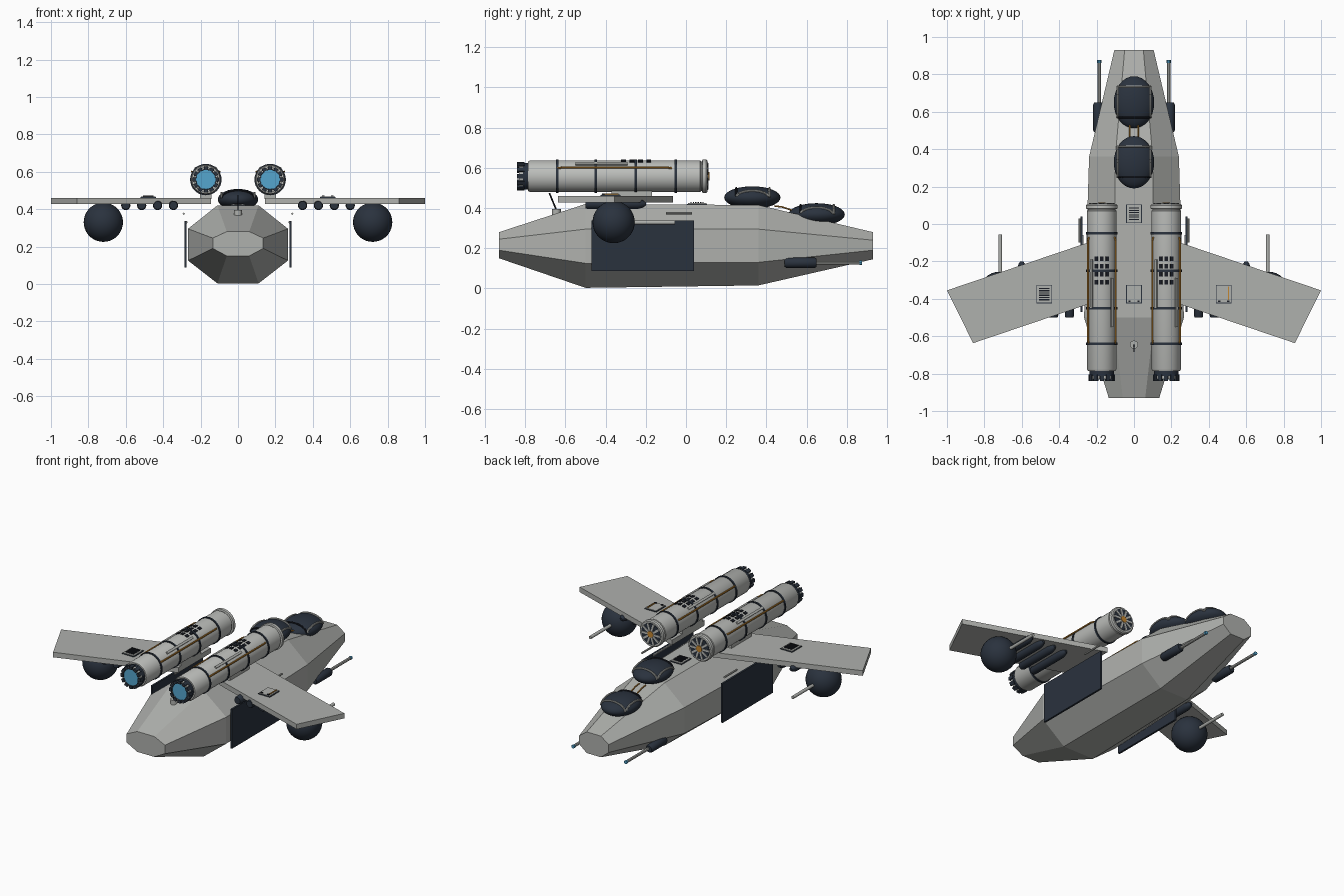
import bpy, bmesh, math
from mathutils import Vector, Matrix

if "Cube" in bpy.data.objects:
    bpy.data.objects.remove(bpy.data.objects["Cube"])


def material(name, r, g, b):
    m = bpy.data.materials.new(name)
    m.use_nodes = True
    m.diffuse_color = (r, g, b, 1)
    m.node_tree.nodes["Principled BSDF"].inputs["Base Color"].default_value = (r, g, b, 1)
    return m


HULL = material("hull grey", 0.43, 0.44, 0.42)
PALE = material("pale engine grey", 0.50, 0.51, 0.49)
NAVY = material("dark navy", 0.023, 0.032, 0.048)
BLACK = material("near black", 0.010, 0.012, 0.018)
BLUE = material("glowing blue", 0.09, 0.38, 0.62)
ORANGE = material("orange", 0.55, 0.24, 0.03)


def finish(name, bm, mat, smooth=False):
    bmesh.ops.recalc_face_normals(bm, faces=bm.faces)
    me = bpy.data.meshes.new(name)
    bm.to_mesh(me)
    bm.free()
    me.materials.append(mat)
    ob = bpy.data.objects.new(name, me)
    bpy.context.collection.objects.link(ob)
    if smooth:
        bpy.ops.object.select_all(action="DESELECT")
        ob.select_set(True)
        bpy.context.view_layer.objects.active = ob
        bpy.ops.object.shade_smooth_by_angle(angle=math.radians(35))
    return ob


def box(name, centre, size, mat, turn=None):
    bm = bmesh.new()
    bmesh.ops.create_cube(bm, size=1)
    bm.transform(Matrix.Translation(centre) @ (turn or Matrix()) @ Matrix.Diagonal((*size, 1)))
    return finish(name, bm, mat)


def rods(name, paths, r, mat, sides=8):
    """Round rods along each list of points."""
    bm = bmesh.new()
    for path in paths:
        for a, b in zip(path, path[1:]):
            a, b = Vector(a), Vector(b)
            d = b - a
            m = Matrix.Translation((a + b) / 2) @ d.to_track_quat("Z", "Y").to_matrix().to_4x4()
            bmesh.ops.create_cone(bm, cap_ends=True, segments=sides, radius1=r, radius2=r,
                                  depth=d.length, matrix=m)
    return finish(name, bm, mat, True)


def ball(name, centre, scale, mat):
    bm = bmesh.new()
    bmesh.ops.create_uvsphere(bm, u_segments=32, v_segments=18, radius=1)
    bm.transform(Matrix.Translation(centre) @ Matrix.Diagonal((*scale, 1)))
    return finish(name, bm, mat, True)


def lathe(name, x, z, profile, mat, sides=32):
    """Turn (y, radius) pairs about an axis along y, closing both ends."""
    bm = bmesh.new()
    rings = [[bm.verts.new((x + r * math.cos(math.tau * i / sides), y,
                            z + r * math.sin(math.tau * i / sides))) for i in range(sides)]
             for y, r in profile]
    bridge(bm, rings)
    return finish(name, bm, mat, True)


def bridge(bm, rings):
    for a, b in zip(rings, rings[1:]):
        n = len(a)
        for i in range(n):
            bm.faces.new((a[i], a[(i + 1) % n], b[(i + 1) % n], b[i]))
    bm.faces.new(rings[0])
    bm.faces.new(rings[-1])


# Eight-sided fuselage: y, half width, flat half width, bottom, lower chine, upper chine, top
stations = [(-0.93, 0.135, 0.06, 0.15, 0.19, 0.245, 0.28),
            (-0.50, 0.267, 0.11, 0.003, 0.125, 0.295, 0.42),
            (0.36, 0.24, 0.10, 0.015, 0.13, 0.295, 0.415),
            (0.93, 0.105, 0.05, 0.145, 0.19, 0.24, 0.28)]
bm = bmesh.new()
hull_rings = []
for y, w, f, z0, z1, z2, z3 in stations:
    half = [(f, z0), (w, z1), (w, z2), (f, z3)]
    loop = half + [(-x, z) for x, z in reversed(half)]
    hull_rings.append([bm.verts.new((x, y, z)) for x, z in loop])
bridge(bm, hull_rings)
finish("fuselage", bm, HULL)

# Two canopies with frames that follow the dome
for label, cy, cz in (("rear", 0.33, 0.452), ("front", 0.65, 0.368)):
    rx, ry, rz = 0.108, 0.14, 0.056
    ball(label + "_canopy", (0, cy, cz), (rx, ry, rz), NAVY)

    def on_dome(x, y):
        h = max(0, 1 - (x / rx) ** 2 - (y / ry) ** 2)
        return (x, cy + y, cz + rz * math.sqrt(h) + 0.002)
    steps = [i / 6 for i in range(-6, 7)]
    rails = [[on_dome(s * 0.088, 0.08 * t) for t in steps] for s in (-1, 1)]
    hoops = [[on_dome(0.088 * t, y) for t in steps] for y in (-0.08, 0.085)]
    rods(label + "_canopy_rails", rails + hoops[1:], 0.006, HULL)
    rods(label + "_canopy_hoop", hoops[:1], 0.005, BLACK)
rods("canopy_pipes", [[(s * 0.022, 0.44, 0.41), (s * 0.022, 0.48, 0.405), (s * 0.022, 0.54, 0.385)]
                      for s in (-1, 1)], 0.004, ORANGE)


# Flat service panels, lying on a surface at height z
def panel(name, x, y, z, style):
    box(name + "_border", (x, y, z + 0.002), (0.084, 0.1, 0.004), NAVY)
    box(name + "_plate", (x, y, z + 0.004), (0.076, 0.092, 0.006), HULL)
    top = z + 0.009
    if style == "vent":
        for i in range(6):
            box(name + "_slat", (x, y - 0.03 + i * 0.012, top), (0.056, 0.006, 0.006), BLACK)
    else:
        for i in (-1, 1):
            box(name + "_latch", (x + i * 0.024, y - 0.038, top), (0.012, 0.01, 0.006), BLACK)
    if style == "orange":
        box(name + "_stripe", (x + 0.026, y + 0.005, top), (0.006, 0.07, 0.006), ORANGE)


panel("spine_vent", 0, 0.055, 0.417, "vent")
panel("spine_hatch", 0, -0.375, 0.419, "plain")
panel("right_wing_vent", -0.48, -0.375, 0.46, "vent")
panel("left_wing_hatch", 0.48, -0.375, 0.46, "orange")

# Antenna on the tail
lathe_base = rods("antenna_base", [[(0, -0.645, 0.365), (0, -0.645, 0.395)]], 0.022, HULL, 16)
rods("antenna_mast", [[(0, -0.645, 0.39), (0, -0.68, 0.475)]], 0.004, BLACK)

for s, side in ((-1, "right"), (1, "left")):
    # Swept wing slab
    bm = bmesh.new()
    plan = [(0.145, -0.065), (1.0, -0.355), (0.86, -0.637), (0.145, -0.395)]
    bridge(bm, [[bm.verts.new((s * x, y, z)) for x, y in plan] for z in (0.428, 0.46)])
    finish(side + "_wing", bm, HULL)

    # Ball turret, barrel and underwing missiles
    ball(side + "_turret", (s * 0.72, -0.36, 0.33), (0.105, 0.105, 0.105), NAVY)
    rods(side + "_turret_barrel", [[(s * 0.715, -0.27, 0.328), (s * 0.715, -0.055, 0.328)]],
         0.010, HULL, 12)
    for i in range(4):
        x = s * (0.345 + i * 0.085)
        lathe(side + "_missile", x, 0.42, [(-0.5, 0.021), (-0.49, 0.025), (-0.24, 0.025),
                                           (-0.215, 0.018), (-0.2, 0.008)], NAVY, 16)

    # Hanging side door with rails above it
    box(side + "_side_door", (s * 0.281, -0.215, 0.212), (0.012, 0.51, 0.25), NAVY)
    rods(side + "_door_rail", [[(s * 0.29, -0.1, 0.375), (s * 0.29, 0.03, 0.375)],
                               [(s * 0.275, -0.25, 0.33), (s * 0.275, -0.06, 0.33)]], 0.006, HULL)

    # Nose cannon
    lathe(side + "_cannon_pod", s * 0.192, 0.128, [(0.49, 0.02), (0.5, 0.026), (0.64, 0.026),
                                                   (0.65, 0.02)], NAVY, 16)
    rods(side + "_cannon_barrel", [[(s * 0.186, 0.64, 0.128), (s * 0.186, 0.866, 0.128)]], 0.009, HULL)
    rods(side + "_cannon_tip", [[(s * 0.186, 0.862, 0.128), (s * 0.186, 0.876, 0.128)]], 0.011, BLUE)

    # Engine barrel and front cap
    ex, ez, r = s * 0.172, 0.558, 0.079
    around = lambda a, d, y: (ex + d * math.cos(a), y, ez + d * math.sin(a))
    lathe(side + "_engine", ex, ez, [(-0.785, 0.074), (-0.775, r), (0.07, r), (0.075, 0.074),
                                     (0.08, 0.074), (0.082, 0.084), (0.1, 0.084), (0.106, 0.078)], PALE)
    for y in (-0.64, -0.45, -0.25, -0.05):
        lathe(side + "_engine_band", ex, ez, [(y - 0.006, 0.084), (y + 0.006, 0.084)], NAVY)
    box(side + "_engine_pylon", (ex, -0.27, 0.47), (0.06, 0.2, 0.03), HULL)

    # Front fan: dark disc, spokes, orange hub
    lathe(side + "_fan_disc", ex, ez, [(0.1, 0.068), (0.109, 0.068)], NAVY)
    for i in range(10):
        a = math.tau * i / 10
        box(side + "_fan_spoke", around(a, 0.042, 0.109), (0.052, 0.008, 0.012), PALE,
            Matrix.Rotation(-a, 4, "Y"))
    lathe(side + "_fan_hub", ex, ez, [(0.1, 0.02), (0.116, 0.02)], ORANGE, 16)

    # Rear nozzle: dark collar, ring of blocks, blue glow
    lathe(side + "_nozzle", ex, ez, [(-0.812, 0.066), (-0.78, 0.066)], NAVY)
    lathe(side + "_nozzle_glow", ex, ez, [(-0.832, 0.052), (-0.81, 0.052)], BLUE)
    for i in range(12):
        a = math.tau * i / 12
        box(side + "_nozzle_block", around(a, 0.061, -0.822), (0.018, 0.036, 0.022), NAVY,
            Matrix.Rotation(-a, 4, "Y"))
        a += math.tau / 24
        box(side + "_nozzle_fin", around(a, 0.06, -0.815), (0.01, 0.03, 0.01), PALE,
            Matrix.Rotation(-a, 4, "Y"))

    # Orange cable runs and raised strips along the barrel
    for k in (-1, 1):
        a = math.pi / 2 + k * 1.05
        rods(side + "_cable", [[around(a, r, -0.64), around(a, 0.086, -0.62), around(a, 0.086, -0.09),
                                around(a, r, -0.07)]], 0.005, ORANGE)
        a = math.pi / 2 + k * 0.72
        strip = box(side + "_strip", around(a, 0.081, -0.42 if k < 0 else -0.32),
                    (0.012, 0.26, 0.014), HULL, Matrix.Rotation(-a, 4, "Y"))

    # Rows of small dark vents on top
    for col in (-1, 0, 1):
        for row in range(4):
            a = math.pi / 2 + col * 0.38
            box(side + "_engine_vent", around(a, 0.079, -0.185 - row * 0.042), (0.008, 0.024, 0.018),
                BLACK, Matrix.Rotation(-a, 4, "Y"))
